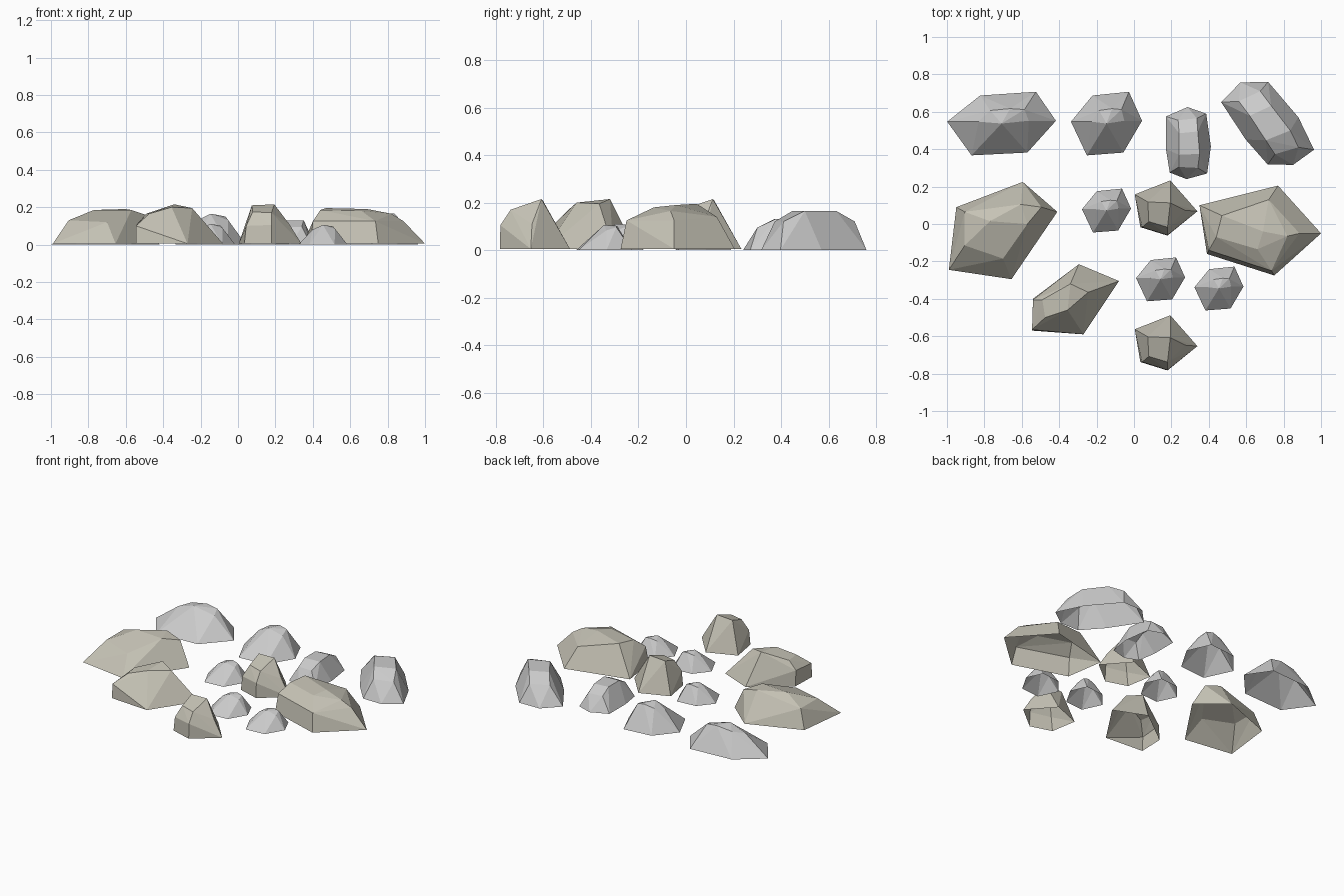
import bpy, bmesh, math
from mathutils import Vector

tan = bpy.data.materials.new("tan_stone")
tan.diffuse_color = (0.57, 0.55, 0.47, 1)


def rock(name, base, crown, loc=(0, 0), ax=(1, 0), ay=(0, 1), sz=1.0, z0=0.0, mat=None):
    """Faceted shell: hull of a ground outline and crown points, open underneath."""
    bm = bmesh.new()
    pts = [(x, y, 0) for x, y in base] + crown
    for x, y, z in pts:
        bm.verts.new((loc[0] + x * ax[0] + y * ay[0],
                      loc[1] + x * ax[1] + y * ay[1],
                      z0 if z == 0 else z * sz))
    hull = bmesh.ops.convex_hull(bm, input=bm.verts)
    bmesh.ops.delete(bm, geom=list({v for v in hull["geom_interior"]
                                    if isinstance(v, bmesh.types.BMVert)}), context='VERTS')
    bmesh.ops.recalc_face_normals(bm, faces=bm.faces)
    # merge nearly flat triangles into larger facets, then open the bottom
    bmesh.ops.dissolve_limit(bm, angle_limit=math.radians(4), verts=bm.verts, edges=bm.edges)
    under = [f for f in bm.faces if all(abs(v.co.z - z0) < 1e-4 for v in f.verts)]
    bmesh.ops.delete(bm, geom=under, context='FACES')
    me = bpy.data.meshes.new(name)
    bm.to_mesh(me)
    bm.free()
    if mat:
        me.materials.append(mat)
    ob = bpy.data.objects.new(name, me)
    bpy.context.collection.objects.link(ob)
    return ob


# Grey six-sided stones
hex_base = [(-.19, .01), (-.105, -.17), (.09, -.155), (.19, .015), (.12, .17), (-.075, .15)]
hex_crown = [(0, 0, .165), (.03, .08, .16), (.08, .075, .15),
             (.095, .015, .13), (-.04, .07, .145), (-.08, .01, .125)]
for name, loc, sx, s, sz in [("grey_rock_wide", (-.708, .537), 1.53, 1, 1),
                             ("grey_rock_medium", (-.147, .537), 1, 1, 1),
                             ("grey_pebble_left", (-.147, .072), .69, .69, .67),
                             ("grey_pebble_middle", (.142, -.296), .69, .69, .67),
                             ("grey_pebble_right", (.454, -.345), .69, .69, .64)]:
    rock(name, hex_base, hex_crown, loc, (sx, 0), (0, s), sz)

# Grey long eight-sided stones
long_base = [(-.01, -.19), (.10, -.16), (.12, -.015), (.095, .16),
             (-.005, .195), (-.12, .145), (-.12, -.03), (-.10, -.155)]
long_crown = [(-.05, .055, .13), (.05, .065, .13), (.06, -.055, .13), (-.05, -.06, .13),
              (-.055, .125, .095), (.045, .135, .095), (-.05, -.125, .095), (.05, -.13, .095)]
rock("grey_long_rock_small", long_base, long_crown, (.291, .43))
rock("grey_long_rock_large", long_base, long_crown, (.721, .537),
     (1.22, .425), (-.748, 1.139), 1.27)

# Tan upright stones
up_base = [(.02, .145), (.165, -.02), (.005, -.15), (-.14, -.105), (-.17, .07)]
up_crown = [(-.10, .03, .21), (.02, .025, .215), (.005, -.105, .17), (-.095, -.075, .175),
            (.005, -.148, .105), (-.13, -.105, .10), (.10, -.015, .11)]
rock("tan_rock_centre", up_base, up_crown, (.174, .088), z0=.005, mat=tan)
rock("tan_rock_front", up_base, up_crown, (.174, -.633), z0=.005, mat=tan)

# Tan boulders
rock("tan_boulder_right",
     [(.77, .205), (1.0, -.05), (.75, -.275), (.39, -.16), (.35, .10)],
     [(.47, .045, .195), (.69, -.04, .19), (.66, -.135, .18), (.44, -.07, .185),
      (.82, -.065, .165), (.735, -.25, .125), (.40, -.14, .125), (.885, -.05, .125),
      (.72, .13, .14)], z0=.005, mat=tan)
rock("tan_boulder_left",
     [(-.595, .225), (-.41, .065), (-.655, -.295), (-.99, -.245), (-.95, .09)],
     [(-.77, .015, .185), (-.605, .105, .19), (-.495, .09, .16), (-.57, 0, .185),
      (-.905, .065, .13), (-.905, -.115, .13), (-.70, -.185, .12)], z0=.005, mat=tan)
rock("tan_boulder_front",
     [(-.295, -.215), (-.08, -.305), (-.27, -.59), (-.545, -.57), (-.54, -.40)],
     [(-.54, -.405, .11), (-.545, -.565, .10), (-.475, -.50, .165), (-.355, -.46, .20),
      (-.34, -.32, .215), (-.245, -.365, .195), (-.49, -.405, .165)], z0=.005, mat=tan)
